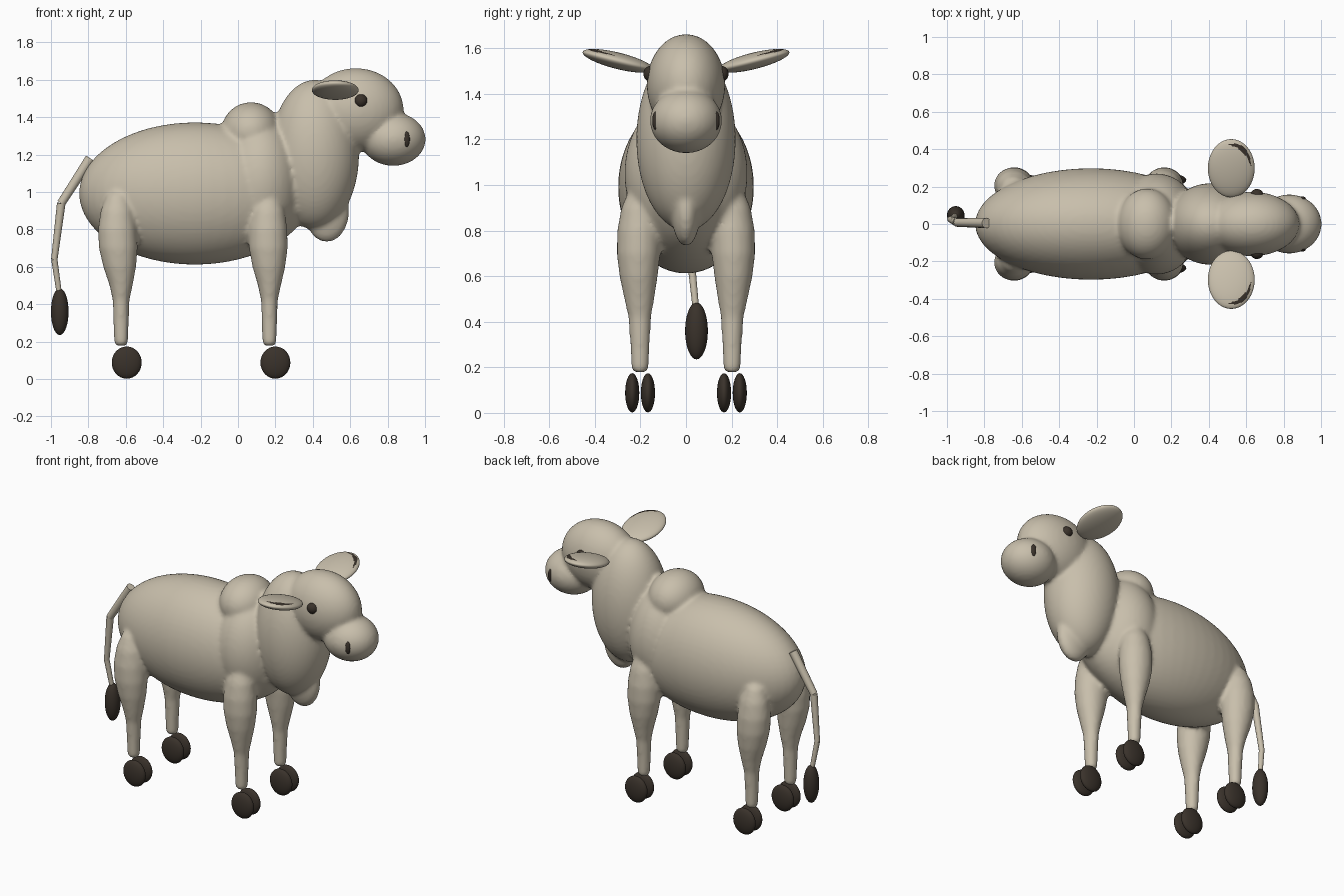
import bpy, bmesh, math
from mathutils import Matrix, Vector

if "Cube" in bpy.data.objects:
    bpy.data.objects.remove(bpy.data.objects["Cube"])


def material(name, rgb):
    m = bpy.data.materials.new(name)
    m.diffuse_color = (*rgb, 1)
    m.use_nodes = True
    m.node_tree.nodes["Principled BSDF"].inputs["Base Color"].default_value = m.diffuse_color
    return m


HIDE = material("cream hide", (0.58, 0.52, 0.41))
DARK = material("dark horn", (0.042, 0.032, 0.024))


def ellipsoid(bm, centre, radii, seg=32, rings=20, tilt=0.0):
    mat = (Matrix.Translation(centre) @ Matrix.Rotation(tilt, 4, 'X')
           @ Matrix.Diagonal((*radii, 1)))
    return bmesh.ops.create_uvsphere(bm, u_segments=seg, v_segments=rings, radius=1, matrix=mat)


def loft(bm, rings, n=24):
    """Closed tube through rings of (x, y, z, radius x, radius y)."""
    loops = []
    for x, y, z, rx, ry in rings:
        loops.append([bm.verts.new((x + rx * math.cos(2 * math.pi * i / n),
                                    y + ry * math.sin(2 * math.pi * i / n), z)) for i in range(n)])
    for a, b in zip(loops, loops[1:]):
        for i in range(n):
            bm.faces.new((a[i], a[(i + 1) % n], b[(i + 1) % n], b[i]))
    bm.faces.new(loops[0][::-1])
    bm.faces.new(loops[-1])


def finish(name, bm, *mats):
    bmesh.ops.recalc_face_normals(bm, faces=bm.faces)
    for f in bm.faces:
        f.smooth = True
    me = bpy.data.meshes.new(name)
    bm.to_mesh(me)
    bm.free()
    for m in mats:
        me.materials.append(m)
    ob = bpy.data.objects.new(name, me)
    bpy.context.collection.objects.link(ob)
    return ob


def blob(name, centre, radii, mat=DARK):
    bm = bmesh.new()
    ellipsoid(bm, centre, radii, 24, 16)
    return finish(name, bm, mat)


# Body: overlapping masses fused into one smooth skin
bm = bmesh.new()
for centre, radii in (
        ((-0.23, 0, 0.992), (0.62, 0.298, 0.38)),      # barrel
        ((0.12, 0, 1.05), (0.23, 0.27, 0.35)),         # shoulders
        ((0.07, 0, 1.32), (0.16, 0.19, 0.16)),         # hump
        ((0.41, 0, 1.20), (0.237, 0.218, 0.40)),       # neck
        ((0.475, 0, 0.90), (0.12, 0.065, 0.168)),      # dewlap
        ((0.63, 0, 1.44), (0.255, 0.172, 0.222)),      # skull
        ((0.83, 0, 1.282), (0.173, 0.158, 0.142))):    # muzzle
    ellipsoid(bm, centre, radii, 48, 32)

# Legs: height, centre x offset, centre y, radius x, radius y
LEG = ((0.178, 0.0, 0.202, 0.027, 0.027), (0.195, 0.0, 0.202, 0.038, 0.038),
       (0.30, 0.0, 0.202, 0.041, 0.043), (0.42, 0.0, 0.203, 0.045, 0.050),
       (0.50, 0.0, 0.205, 0.062, 0.066), (0.60, -0.003, 0.208, 0.088, 0.084),
       (0.70, -0.006, 0.208, 0.104, 0.096), (0.80, -0.008, 0.205, 0.104, 0.097),
       (0.90, -0.008, 0.198, 0.090, 0.086), (0.98, -0.008, 0.19, 0.060, 0.060),
       (1.02, -0.008, 0.19, 0.020, 0.020))
for side in (-1, 1):
    for leg_x, lean in ((0.168, 0.0), (-0.625, -1.5)):
        loft(bm, [(leg_x + dx * (1 - lean), side * y, z, rx, ry) for z, dx, y, rx, ry in LEG])
body = finish("body", bm, HIDE)
rem = body.modifiers.new("fuse", 'REMESH')
rem.mode = 'VOXEL'
rem.voxel_size = 0.013
rem.use_smooth_shade = True
smo = body.modifiers.new("soften", 'SMOOTH')
smo.factor = 0.5
smo.iterations = 6

# Cloven hooves
for leg, x in (("front", 0.2), ("hind", -0.595)):
    for side, label in ((-1, "right"), (1, "left")):
        for y, part in ((0.167, "inner"), (0.236, "outer")):
            blob(f"{leg}_{label}_{part}_hoof", (x, side * y, 0.088), (0.08, 0.031, 0.086))

# Eyes, nostrils and ears
for side, label in ((-1, "right"), (1, "left")):
    blob(label + "_eye", (0.657, side * 0.155, 1.488), (0.035, 0.032, 0.035))
    blob(label + "_nostril", (0.90, side * 0.132, 1.282), (0.019, 0.016, 0.042))

    bm = bmesh.new()
    ellipsoid(bm, (0, 0, 0), (0.125, 0.16, 0.036), 96, 48)
    for f in bm.faces:
        c = f.calc_center_median()
        u, v = c.x / 0.125, c.y * side / 0.16
        r, a = math.hypot(u, v), math.degrees(math.atan2(v, u))
        # dark crescent on the upper front rim
        if c.z > 0 and 5 < a < 100 and abs(r - 0.84) < 0.075 * math.sin(math.radians((a - 5) * 180 / 95)):
            f.material_index = 1
    bm.transform(Matrix.Translation((0.52, side * 0.298, 1.545))
                 @ Matrix.Rotation(side * math.radians(14), 4, 'X'))
    finish(label + "_ear", bm, HIDE, DARK)

# Tail: three straight tapering pieces and a tuft
TAIL = [Vector(p) for p in ((-0.79, 0.005, 1.18), (-0.945, 0.008, 0.94),
                            (-0.982, 0.025, 0.64), (-0.953, 0.045, 0.44))]
RADII = (0.027, 0.023, 0.017, 0.014)
bm = bmesh.new()
for a, b, ra, rb in zip(TAIL, TAIL[1:], RADII, RADII[1:]):
    d = b - a
    bmesh.ops.create_cone(bm, cap_ends=True, segments=16, radius1=ra, radius2=rb, depth=d.length,
                          matrix=Matrix.Translation((a + b) / 2)
                          @ d.to_track_quat('Z', 'Y').to_matrix().to_4x4())
tail = finish("tail", bm, HIDE)
bpy.context.view_layer.objects.active = tail
tail.select_set(True)
bpy.ops.object.shade_smooth_by_angle(angle=math.radians(40))
blob("tail_tuft", (-0.953, 0.046, 0.36), (0.047, 0.05, 0.125))
